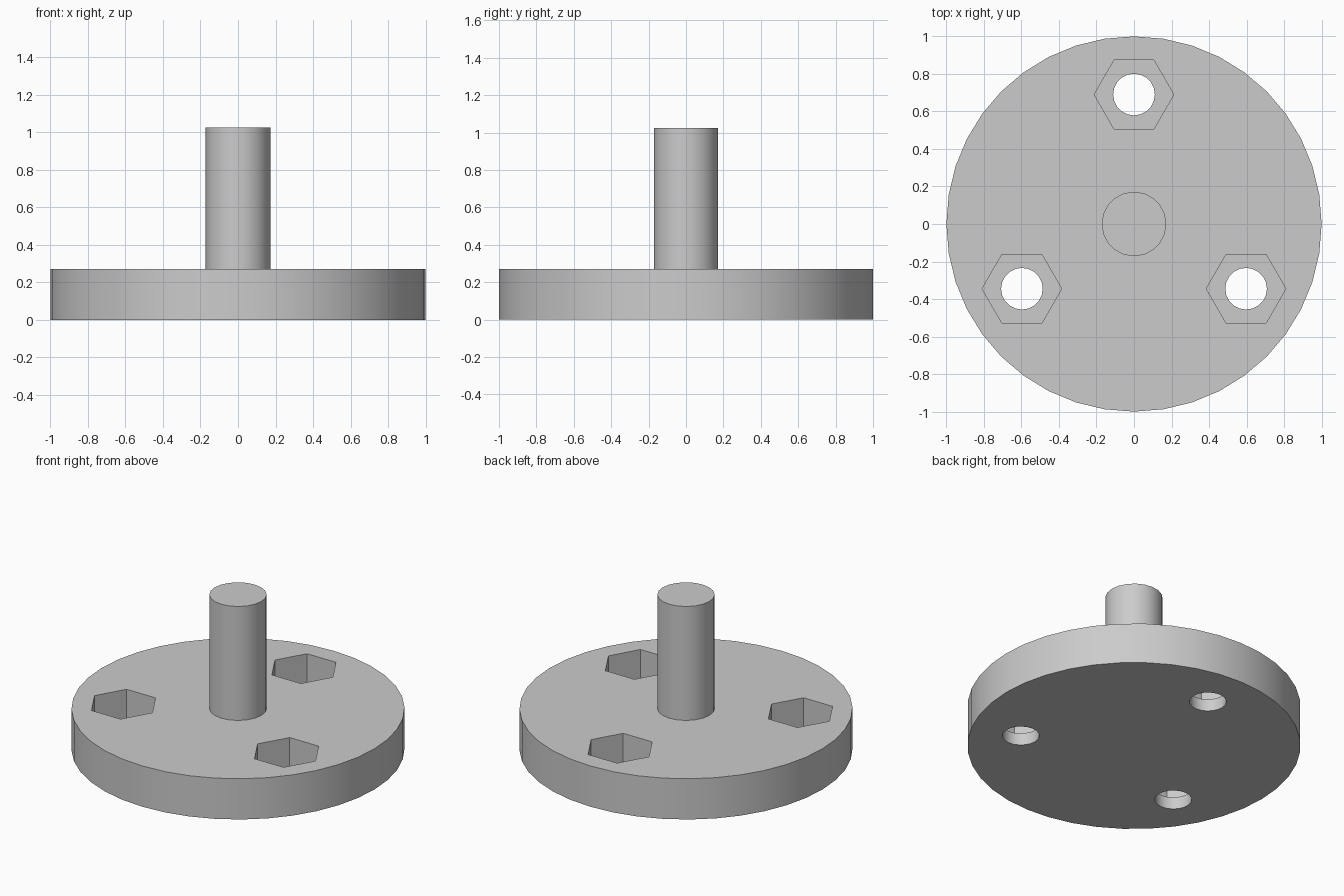
import bpy
import math

if "Cube" in bpy.data.objects:
    bpy.data.objects.remove(bpy.data.objects["Cube"], do_unlink=True)

BASE_TOP = 0.27
SHAFT_TOP = 1.025
POCKET_FLOOR = 0.08

grey = bpy.data.materials.new("light grey")
grey.use_nodes = True
colour = (0.6, 0.6, 0.6, 1)
grey.diffuse_color = colour
grey.node_tree.nodes["Principled BSDF"].inputs["Base Color"].default_value = colour


def prism(name, sides, radius, bottom, top, x=0, y=0, turn=0):
    """Upright prism between two heights."""
    bpy.ops.mesh.primitive_cylinder_add(
        vertices=sides, radius=radius, depth=top - bottom,
        location=(x, y, (bottom + top) / 2), rotation=(0, 0, turn))
    obj = bpy.context.object
    obj.name = name
    obj.data.materials.append(grey)
    return obj


def boolean(target, tool, operation):
    """Combine the tool with the target and remove the tool."""
    mod = target.modifiers.new(operation.title(), "BOOLEAN")
    mod.operation = operation
    mod.solver = "EXACT"
    mod.object = tool
    tool.hide_render = True
    bpy.context.view_layer.objects.active = target
    bpy.ops.object.modifier_apply(modifier=mod.name)
    bpy.data.objects.remove(tool, do_unlink=True)


# Round base with a central shaft
flange = prism("flange_with_shaft", 40, 1.0, 0, BASE_TOP)
boolean(flange, prism("shaft", 20, 0.172, BASE_TOP / 2, SHAFT_TOP), "UNION")

# Three bolt holes, each with a hexagonal nut pocket from above
for i in range(3):
    angle = math.radians(90 + 120 * i)
    x, y = 0.69 * math.cos(angle), 0.69 * math.sin(angle)
    boolean(flange, prism("bolt_hole", 20, 0.111, -0.1, 0.5, x, y), "DIFFERENCE")
    boolean(flange, prism("nut_pocket", 6, 0.212, POCKET_FLOOR, 0.5, x, y,
                          math.radians(30)), "DIFFERENCE")

# Smooth the round walls, keep rims and hexagon corners sharp
bpy.ops.object.select_all(action="DESELECT")
flange.select_set(True)
bpy.context.view_layer.objects.active = flange
bpy.ops.object.shade_smooth_by_angle(angle=math.radians(30))
